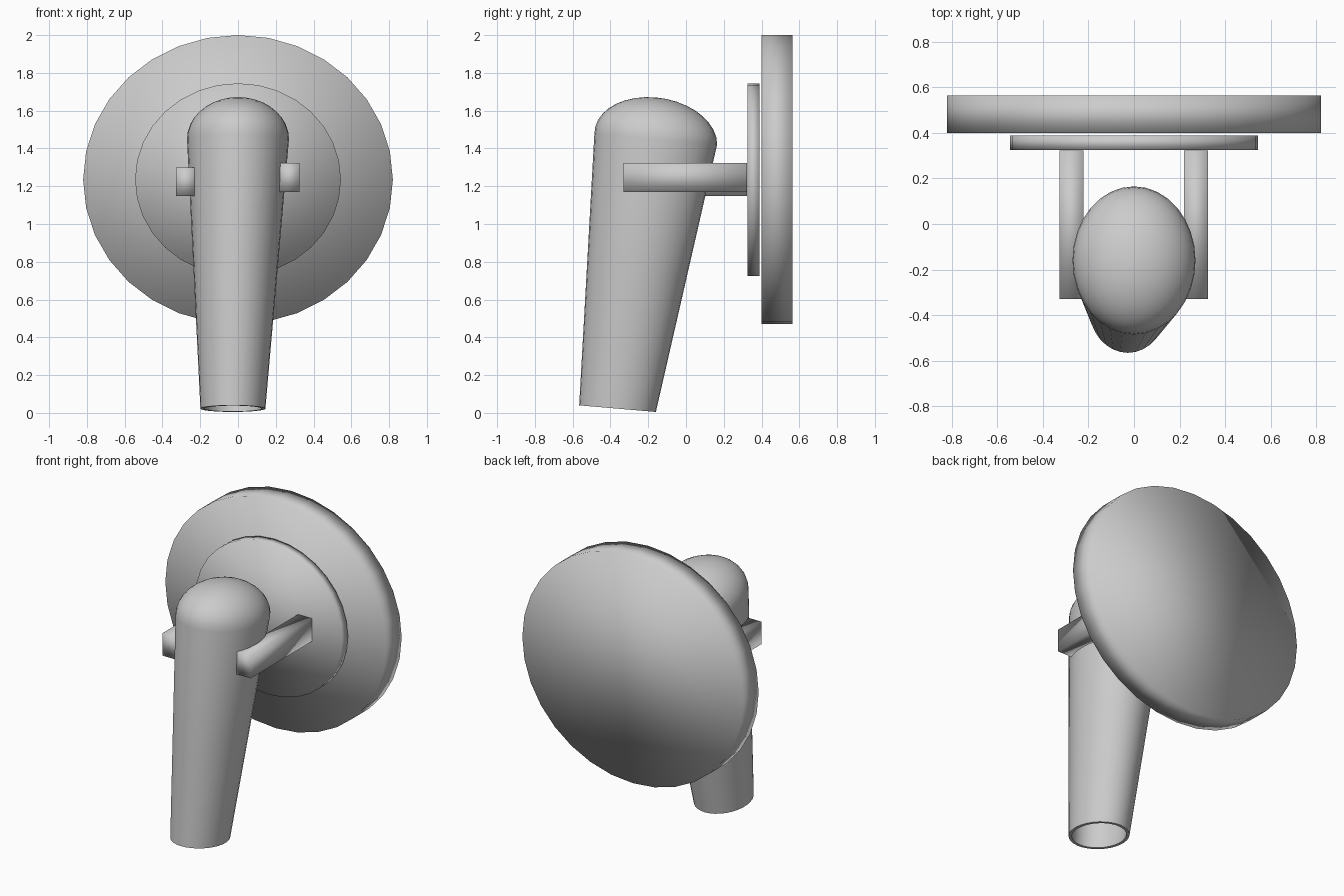
import bpy, bmesh, math
from math import sin, cos, pi

if "Cube" in bpy.data.objects:
    bpy.data.objects.remove(bpy.data.objects["Cube"])

SEGS = 32


def smooth_object(name, bm):
    bmesh.ops.recalc_face_normals(bm, faces=bm.faces)
    for f in bm.faces:
        f.smooth = True
    mesh = bpy.data.meshes.new(name)
    bm.to_mesh(mesh)
    bm.free()
    obj = bpy.data.objects.new(name, mesh)
    bpy.context.collection.objects.link(obj)
    return obj


def disc(name, rx, rz, z, y0, y1):
    bm = bmesh.new()
    rings = [[bm.verts.new((rx * sin(2 * pi * i / SEGS), y, z + rz * cos(2 * pi * i / SEGS)))
              for i in range(SEGS)] for y in (y0, y1)]
    for i in range(SEGS):
        j = (i + 1) % SEGS
        bm.faces.new((rings[0][i], rings[0][j], rings[1][j], rings[1][i]))
    for r in rings:
        bm.faces.new(r)
    return smooth_object(name, bm)


def bar(name, lo, hi):
    bm = bmesh.new()
    bmesh.ops.create_cube(bm, size=1)
    for v in bm.verts:
        v.co = [(a + b) / 2 + c * (b - a) for a, b, c in zip(lo, hi, v.co)]
    return smooth_object(name, bm)


# Round plates at the back
disc("back_plate", 0.82, 0.765, 1.235, 0.40, 0.565)
disc("inner_plate", 0.545, 0.51, 1.235, 0.325, 0.388)

# Side arms joining the body to the plates
bar("right_arm", (0.22, -0.33, 1.17), (0.325, 0.322, 1.323))
bar("left_arm", (-0.328, -0.33, 1.148), (-0.222, 0.322, 1.30))

# Leaning tapered body: hollow below, domed on top
BASE = (-0.027, -0.3625, 0.0225, 0.172, 0.203)   # centre x, y, z, radius x, y
TOP = (0.0, -0.16, 1.45, 0.27, 0.325)


def section(t, inset=0.0):
    cx, cy, cz, rx, ry = (a + (b - a) * t for a, b in zip(BASE, TOP))
    return cx, cy, cz, rx - inset, ry - inset


def ring(bm, cx, cy, cz, rx, ry):
    verts = []
    for i in range(SEGS):
        a = 2 * pi * i / SEGS
        dy = ry * sin(a)
        verts.append(bm.verts.new((cx + rx * cos(a), cy + dy, cz - 0.086 * dy)))
    return verts


bm = bmesh.new()
sections = [section(t, 0.02) for t in (0.95, 0.5, 0)]
sections += [section(t) for t in (0, 0.5, 1)]
for k in range(1, 9):
    a = k / 9 * pi / 2
    cx, cy, cz, rx, ry = TOP
    sections.append((cx, cy, cz + 0.22 * sin(a), rx * cos(a), ry * cos(a)))
rings = [ring(bm, *s) for s in sections]
for lower, upper in zip(rings, rings[1:]):
    for i in range(SEGS):
        j = (i + 1) % SEGS
        bm.faces.new((lower[i], lower[j], upper[j], upper[i]))
bm.faces.new(rings[0])
apex = bm.verts.new((TOP[0], TOP[1], TOP[2] + 0.22))
for i in range(SEGS):
    bm.faces.new((rings[-1][i], rings[-1][(i + 1) % SEGS], apex))
body = smooth_object("body", bm)

# Keep the open rim crisp
bpy.context.view_layer.objects.active = body
body.select_set(True)
bpy.ops.object.shade_smooth_by_angle(angle=math.radians(40))
